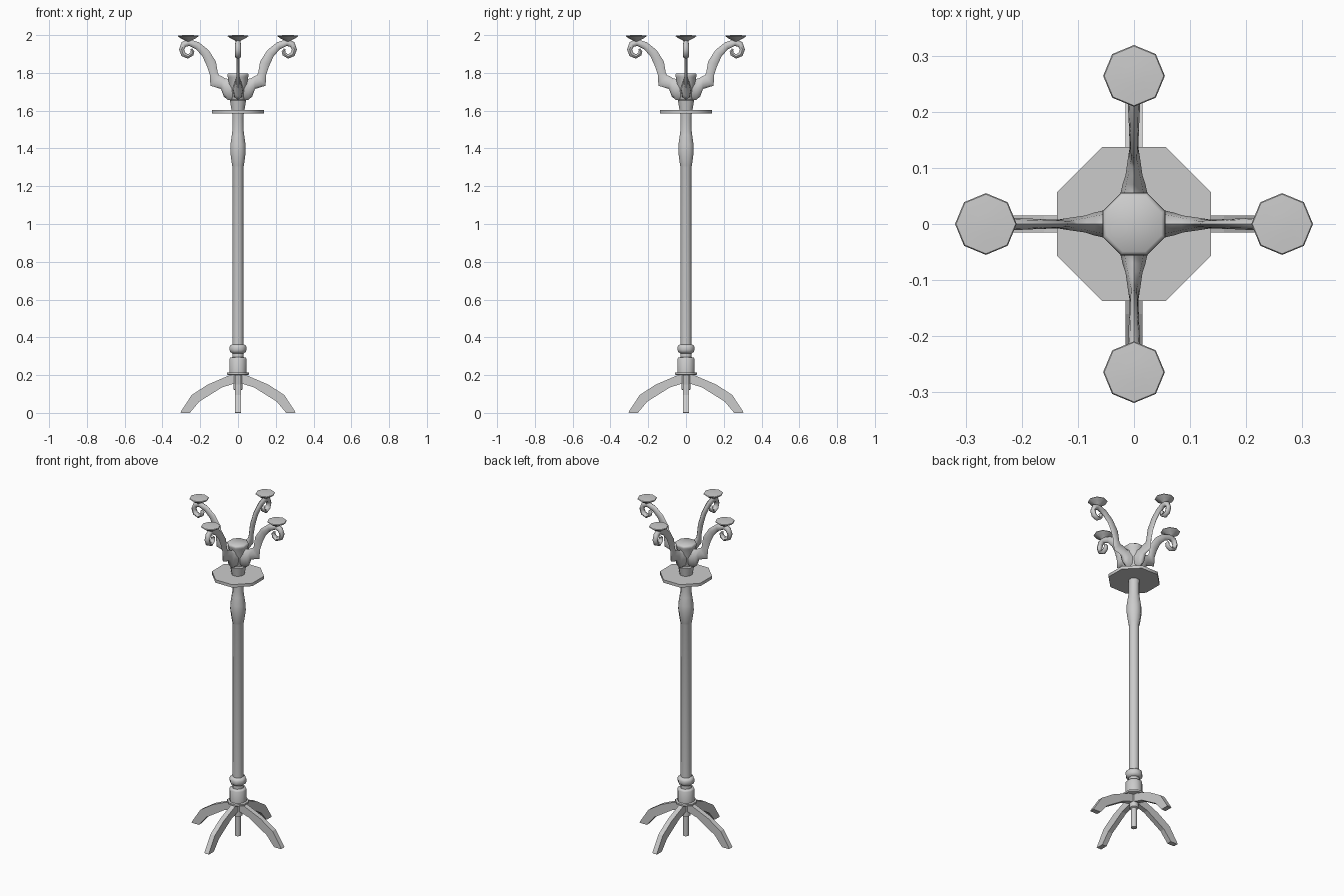
import bpy, bmesh
from math import sin, cos, pi, radians

if "Cube" in bpy.data.objects:
    bpy.data.objects.remove(bpy.data.objects["Cube"])


def finish(name, bm, smooth=True):
    bmesh.ops.remove_doubles(bm, verts=bm.verts, dist=1e-5)
    bmesh.ops.recalc_face_normals(bm, faces=bm.faces)
    me = bpy.data.meshes.new(name)
    bm.to_mesh(me)
    bm.free()
    if smooth:
        me.polygons.foreach_set("use_smooth", [True] * len(me.polygons))
        me.set_sharp_from_angle(angle=radians(50))
    ob = bpy.data.objects.new(name, me)
    bpy.context.collection.objects.link(ob)
    return ob


def loft(name, rings):
    """Skin a list of equal-length rings and cap both ends."""
    bm = bmesh.new()
    vs = [[bm.verts.new(p) for p in r] for r in rings]
    n = len(rings[0])
    for a, b in zip(vs, vs[1:]):
        for i in range(n):
            j = (i + 1) % n
            bm.faces.new((a[i], a[j], b[j], b[i]))
    bm.faces.new(vs[0])
    bm.faces.new(vs[-1])
    return finish(name, bm)


def turned(name, profile, x=0, flat=True):
    """Eight-sided turning; flat=True puts flats on the axes, r = half width."""
    off, k = (pi / 8, 1 / cos(pi / 8)) if flat else (0, 1)
    return loft(name, [[(x + r * k * cos(off + i * pi / 4),
                         r * k * sin(off + i * pi / 4), z) for i in range(8)]
                       for r, z in profile])


def four_way(ob):
    """Repeat a part around the z axis."""
    base = ob.name
    for i in range(4):
        c = ob if i == 0 else ob.copy()
        if i:
            bpy.context.collection.objects.link(c)
        c.name = f"{base}_{i + 1}"
        c.rotation_euler.z = i * pi / 2


# central column, bottom to top
turned("centre_pin", [(.016, 0), (.016, .12), (.024, .125), (.024, .2)])
turned("base_collar", [(.05, .2), (.057, .203), (.057, .213), (.045, .215),
                       (.045, .285), (.041, .292), (.03, .295), (.03, .32)])
turned("base_ring", [(.03, .315), (.041, .322), (.045, .333), (.045, .347),
                     (.041, .358), (.028, .363)])
turned("pole", [(.028, .35), (.028, 1.3), (.031, 1.31), (.037, 1.35), (.041, 1.385),
                (.04, 1.42), (.033, 1.47), (.029, 1.5), (.029, 1.56), (.031, 1.59)])
turned("tray", [(.137, 1.585), (.137, 1.603)])
turned("neck", [(.034, 1.6), (.037, 1.62), (.043, 1.655), (.03, 1.66)])
turned("finial", [(.03, 1.65), (.037, 1.69), (.046, 1.735), (.053, 1.775),
                  (.056, 1.785), (.055, 1.793), (.049, 1.798)])

# splayed feet
outline = [(.02, .203), (.05, .197), (.16, .15), (.245, .095), (.305, .003), (.302, 0),
           (.255, 0), (.205, .06), (.085, .135), (.02, .155)]
bm = bmesh.new()
f = bm.faces.new([bm.verts.new((x, -.015, z)) for x, z in outline])
ext = bmesh.ops.extrude_face_region(bm, geom=[f])["geom"]
bmesh.ops.translate(bm, vec=(0, .03, 0),
                    verts=[v for v in ext if isinstance(v, bmesh.types.BMVert)])
if not any(len(q.verts) == 10 and q.calc_center_median().y < 0 for q in bm.faces):
    bm.faces.new([v for v in bm.verts if v.co.y < 0])
four_way(finish("foot", bm, smooth=False))

# scrolled arms: upper edge x, z / lower edge x, z / half width
stations = [
    (.03, 1.78, .03, 1.655, .028), (.055, 1.768, .055, 1.657, .024),
    (.07, 1.772, .075, 1.675, .02), (.085, 1.782, .09, 1.715, .015),
    (.1, 1.787, .146, 1.732, .01), (.107, 1.8, .149, 1.79, .008),
    (.117, 1.86, .168, 1.845, .008), (.155, 1.92, .19, 1.89, .009),
    (.207, 1.962, .222, 1.925, .011), (.265, 1.98, .258, 1.943, .014),
    (.298, 1.963, .277, 1.938, .016), (.312, 1.925, .285, 1.922, .016),
    (.3, 1.89, .279, 1.906, .016), (.265, 1.875, .264, 1.899, .016),
    (.237, 1.893, .252, 1.907, .015), (.231, 1.915, .25, 1.918, .013),
    (.243, 1.93, .254, 1.922, .008),
]
rings = []
for ax, az, bx, bz, w in stations:
    ring = []
    for i in range(8):
        t = cos(i * pi / 4) / 2 + .5
        ring.append((bx + (ax - bx) * t, w * sin(i * pi / 4), bz + (az - bz) * t))
    rings.append(ring)
four_way(loft("scroll_arm", rings))

# cups on the arm tips
four_way(turned("cup", [(.012, 1.965), (.018, 1.972), (.04, 1.983), (.055, 1.994),
                        (.053, 1.998), (.02, 2.0)], x=.264, flat=False))
